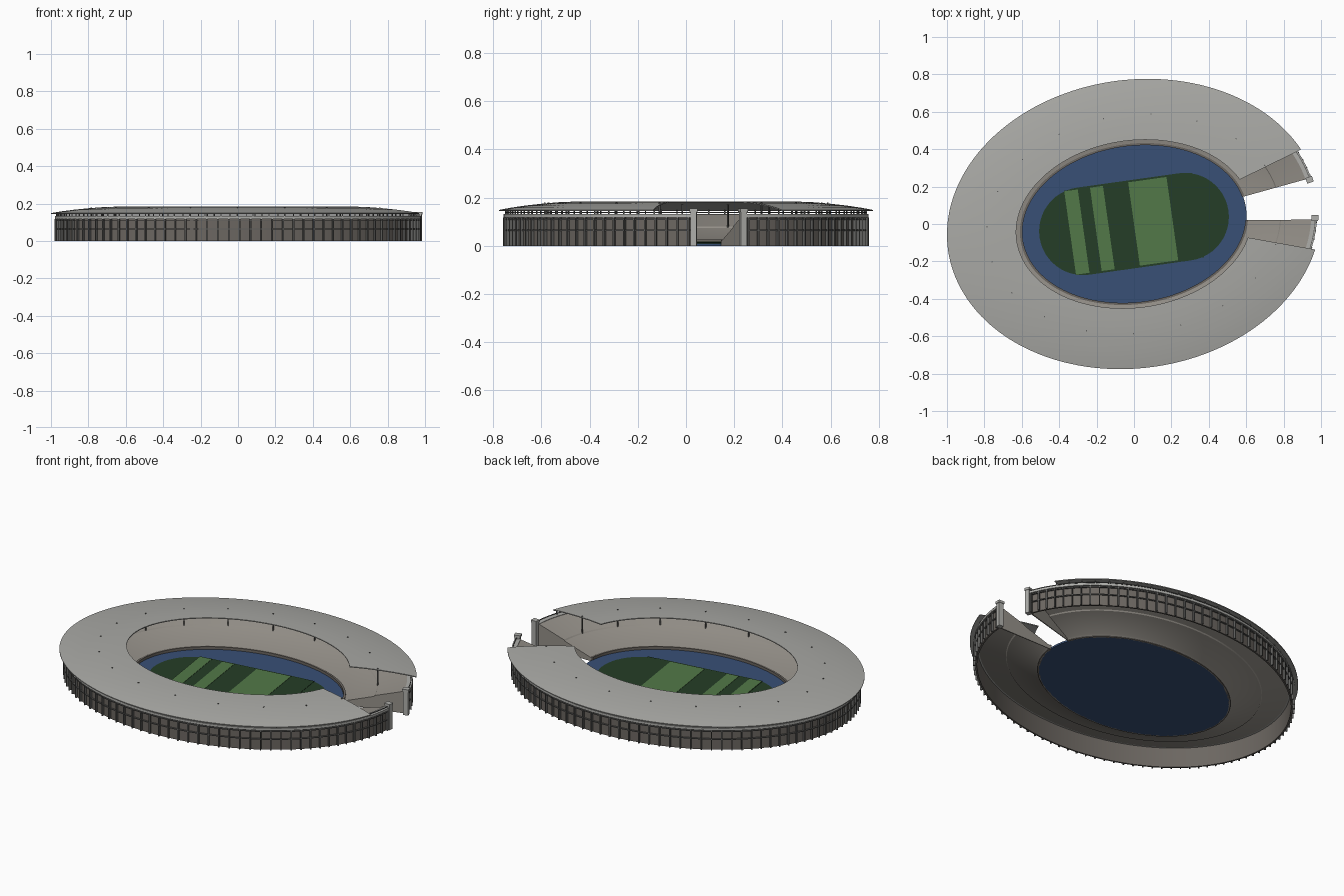
import bpy, bmesh
from math import sin, cos, pi, radians, atan2
from mathutils import Matrix, Vector

if "Cube" in bpy.data.objects:
    bpy.data.objects.remove(bpy.data.objects["Cube"])

TURN = radians(8)            # whole oval is turned a little
GAP, ROOF_GAP = 8.6, 20.5    # half openings in degrees


def material(name, r, g, b):
    m = bpy.data.materials.new(name)
    m.use_nodes = True
    m.diffuse_color = (r, g, b, 1)
    m.node_tree.nodes["Principled BSDF"].inputs["Base Color"].default_value = (r, g, b, 1)
    return m


roof_grey = material("roof grey", .40, .40, .38)
concrete = material("pale concrete", .42, .42, .40)
stand_grey = material("stand grey", .30, .28, .25)
wall_brown = material("wall brown", .15, .135, .12)
steel = material("dark steel", .12, .12, .115)
blue = material("track blue", .04, .08, .18)
dark_green = material("dark grass", .018, .048, .02)
light_green = material("light grass", .085, .19, .065)


def minor(a):
    return .42 + (a - .603) * .875


def oval(a, deg, z=0):
    t = radians(deg)
    return Matrix.Rotation(TURN, 3, 'Z') @ Vector((a * cos(t), minor(a) * sin(t), z))


def finish(name, bm, mat, smooth=True):
    bmesh.ops.recalc_face_normals(bm, faces=bm.faces)
    me = bpy.data.meshes.new(name)
    bm.to_mesh(me)
    bm.free()
    ob = bpy.data.objects.new(name, me)
    bpy.context.collection.objects.link(ob)
    me.materials.append(mat)
    if smooth:
        bpy.ops.object.select_all(action='DESELECT')
        ob.select_set(True)
        bpy.context.view_layer.objects.active = ob
        bpy.ops.object.shade_smooth_by_angle(angle=radians(25))
    return ob


def sweep(name, profile, mat, start, end, steps=120):
    """Closed profile of (half length, height) swept round the oval."""
    bm = bmesh.new()
    rows = []
    for i in range(steps + 1):
        deg = start + (end - start) * i / steps
        rows.append([bm.verts.new(oval(a, deg, z)) for a, z in profile])
    n = len(profile)
    for r, s in zip(rows, rows[1:]):
        for j in range(n):
            k = (j + 1) % n
            bm.faces.new((r[j], r[k], s[k], s[j]))
    bm.faces.new(rows[0])
    bm.faces.new(rows[-1])
    return finish(name, bm, mat)


def band(a0, a1, z0, z1):
    return [(a0, z0), (a1, z0), (a1, z1), (a0, z1)]


def boxes(name, a, angles, size, z0, mat):
    """Boxes standing round the oval, facing outwards."""
    bm = bmesh.new()
    for deg in angles:
        t = radians(deg)
        facing = atan2(sin(t) / minor(a), cos(t) / a) + TURN
        m = (Matrix.Translation(oval(a, deg, z0 + size[2] / 2))
             @ Matrix.Rotation(facing, 4, 'Z') @ Matrix.Diagonal((*size, 1)))
        bmesh.ops.create_cube(bm, size=1, matrix=m)
    return finish(name, bm, mat, False)


def spread(start, end, n):
    return [start + (end - start) * i / (n - 1) for i in range(n)]


def plate(name, outline, z0, z1, mat):
    """Flat slab from a local outline."""
    bm = bmesh.new()
    rot = Matrix.Rotation(TURN, 3, 'Z')
    f = bm.faces.new([bm.verts.new(rot @ Vector((x, y, z0))) for x, y in outline])
    top = bmesh.ops.extrude_face_region(bm, geom=[f])
    verts = [v for v in top["geom"] if isinstance(v, bmesh.types.BMVert)]
    bmesh.ops.translate(bm, vec=(0, 0, z1 - z0), verts=verts)
    return finish(name, bm, mat, False)


def rect(x0, x1, h):
    return [(x0, -h), (x1, -h), (x1, h), (x0, h)]


S, E = GAP, 360 - GAP

# Track, grass and mown stripes
circle = [2 * pi * i / 96 for i in range(96)]
plate("running_track", [(.605 * cos(t), minor(.605) * sin(t)) for t in circle], 0, .01, blue)
ends = [(side * (.275 + .235 * cos(u)), side * .235 * sin(u))
        for side in (1, -1) for u in spread(-pi / 2, pi / 2, 25)]
plate("infield", ends, .01, .013, dark_green)
plate("pitch", rect(-.345, .345, .228), .013, .015, dark_green)
for i, (x0, x1) in enumerate([(-.345, -.272), (-.206, -.136), (0, .207)]):
    plate(f"mown_stripe_{i + 1}", rect(x0, x1, .225), .015, .017, light_green)

# Seating bowl in two tiers, with a low inner wall and closed ends
surface = [(.603, .022), (.617, .022), (.785, .074), (.79, .08), (.96, .132)]
under = [(a + .006, z - .01) for a, z in reversed(surface[1:])]
sweep("seating_bowl", surface + under + [(.609, 0), (.603, 0)], stand_grey, S, E)
sweep("pitch_side_wall", band(.6, .613, 0, .026), wall_brown, S, E)
for name, deg, d in (("left_end_wall", S, .5), ("right_end_wall", E, -.5)):
    sweep(name, surface + [(.96, 0), (.603, 0)], stand_grey, deg, deg + d, 1)

# Outer wall, fins and ring beams
sweep("outer_wall", band(.962, .972, 0, .12), wall_brown, S, E)
boxes("wall_fins", .976, spread(S + 1, E - 1, 100), (.018, .007, .118), 0, steel)
for i, z in enumerate((.062, .108)):
    sweep(f"wall_ring_{i + 1}", band(.97, .981, z, z + .005), steel, S, E)
sweep("top_beam", band(.952, .983, .118, .132), concrete, S, E)

# Railing and roof supports at the rim
boxes("rim_posts", .974, spread(ROOF_GAP, 360 - ROOF_GAP, 64), (.005, .005, .022), .13, steel)
sweep("rim_rail", band(.972, .976, .137, .14), steel, S, E)
boxes("roof_masts", .79, spread(ROOF_GAP + 1, 359 - ROOF_GAP, 18), (.006, .006, .103), .076, steel)

# Roof shell
curve = [(1.004, .149), (.95, .158), (.88, .167), (.8, .175), (.72, .181), (.633, .184)]
sweep("roof", curve + [(a, z - .005) for a, z in reversed(curve)], roof_grey,
      ROOF_GAP, 360 - ROOF_GAP)

# Gate pylons with caps
gate = (GAP - .6, 360.6 - GAP)
boxes("gate_pylons", .972, gate, (.03, .026, .142), 0, concrete)
boxes("pylon_caps", .972, gate, (.036, .032, .014), .14, concrete)
